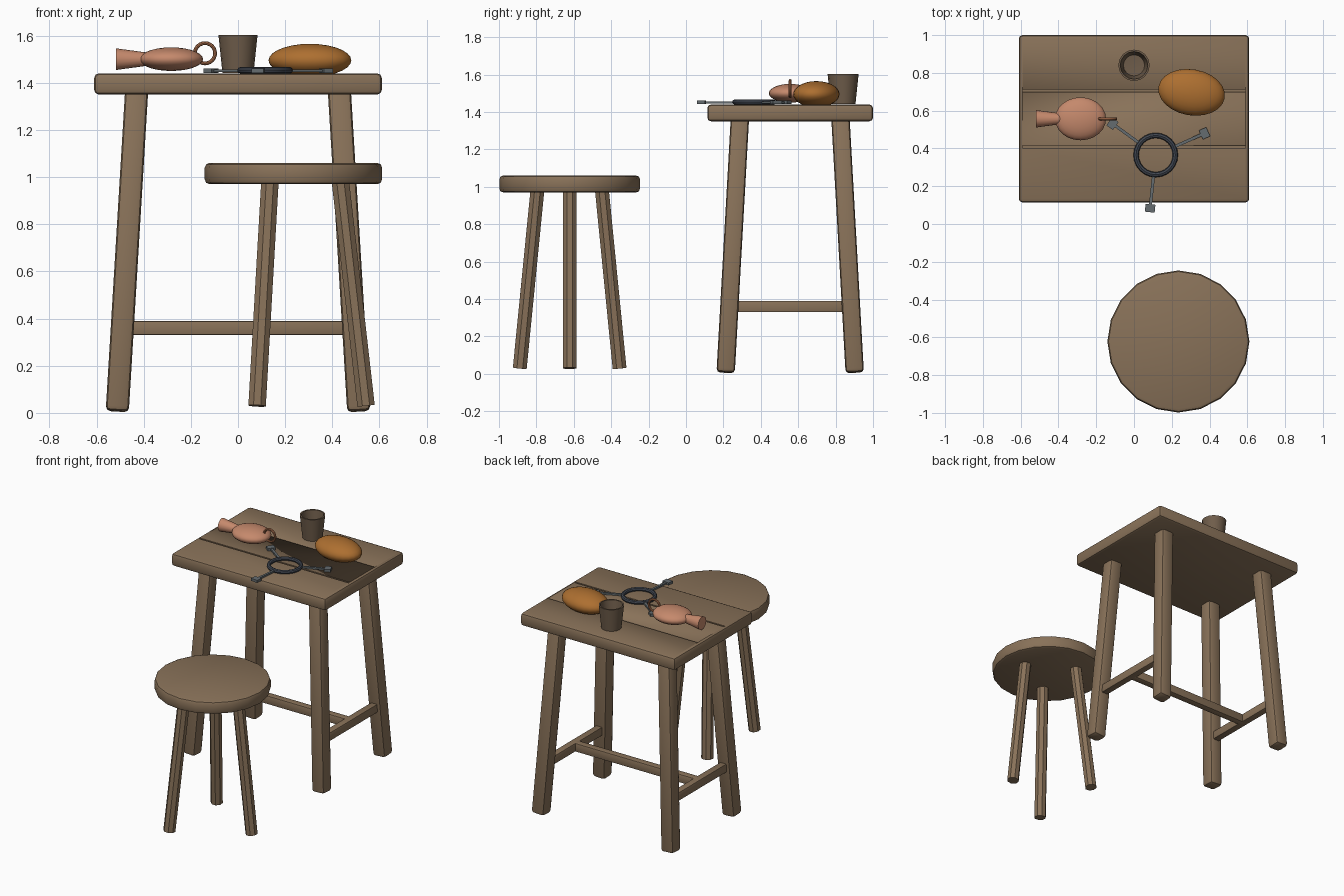
import bpy, bmesh, math
from mathutils import Vector, Matrix

if "Cube" in bpy.data.objects:
    bpy.data.objects.remove(bpy.data.objects["Cube"], do_unlink=True)


def material(name, rgb):
    m = bpy.data.materials.new(name)
    m.use_nodes = True
    m.diffuse_color = (*rgb, 1)
    m.node_tree.nodes["Principled BSDF"].inputs["Base Color"].default_value = (*rgb, 1)
    return m


WOOD = material("brown wood", (0.25, 0.168, 0.1))
CUP = material("dark wood", (0.16, 0.11, 0.07))
CRUST = material("bread crust", (0.42, 0.16, 0.03))
CLAY = material("pale clay", (0.56, 0.25, 0.15))
CLAY_DARK = material("orange clay", (0.43, 0.17, 0.08))
IRON = material("dark iron", (0.055, 0.065, 0.085))
STEEL = material("grey iron", (0.13, 0.15, 0.16))


def finish(name, bm, mat, smooth=True):
    bmesh.ops.recalc_face_normals(bm, faces=bm.faces)
    me = bpy.data.meshes.new(name)
    bm.to_mesh(me)
    bm.free()
    me.materials.append(mat)
    ob = bpy.data.objects.new(name, me)
    bpy.context.collection.objects.link(ob)
    if smooth:
        bpy.ops.object.select_all(action="DESELECT")
        ob.select_set(True)
        bpy.context.view_layer.objects.active = ob
        bpy.ops.object.shade_smooth_by_angle(angle=math.radians(35))
    return ob


def bevel(bm, edges, width, segments=2):
    bmesh.ops.bevel(bm, geom=edges, offset=width, segments=segments,
                    profile=0.5, affect="EDGES")


def box(name, center, size, mat, width=0.0, turn=0.0):
    bm = bmesh.new()
    bmesh.ops.create_cube(bm, size=1, matrix=Matrix.Diagonal((*size, 1)))
    if width:
        bevel(bm, bm.edges[:], width)
    bm.transform(Matrix.Translation(center) @ Matrix.Rotation(turn, 4, "Z"))
    return finish(name, bm, mat)


def along(start, end):
    """Matrix placing the z axis on the line from start to end."""
    a, b = Vector(start), Vector(end)
    q = Vector((0, 0, 1)).rotation_difference(b - a)
    return Matrix.Translation((a + b) / 2) @ q.to_matrix().to_4x4(), (b - a).length


def beam(name, start, end, thick, mat, width):
    m, length = along(start, end)
    bm = bmesh.new()
    bmesh.ops.create_cube(bm, size=1, matrix=Matrix.Diagonal((thick, thick, length, 1)))
    bevel(bm, bm.edges[:], width)
    bm.transform(m)
    return finish(name, bm, mat)


def rod(name, start, end, r1, r2, sides, mat, smooth=False, turn=0.0):
    m, length = along(start, end)
    bm = bmesh.new()
    bmesh.ops.create_cone(bm, cap_ends=True, segments=sides, radius1=r1, radius2=r2,
                          depth=length, matrix=m @ Matrix.Rotation(turn, 4, "Z"))
    return finish(name, bm, mat, smooth)


def ellipsoid(name, center, radii, mat, turn=0.0):
    bm = bmesh.new()
    bmesh.ops.create_uvsphere(bm, u_segments=24, v_segments=14, radius=1)
    bm.transform(Matrix.Translation(center) @ Matrix.Rotation(turn, 4, "Z")
                 @ Matrix.Diagonal((*radii, 1)))
    return finish(name, bm, mat)


def lathe(name, profile, center, sides, mat, tilt=0.0):
    """Spin a profile of (radius, height) points about its z axis."""
    bm = bmesh.new()
    vs = [bm.verts.new((r, 0, z)) for r, z in profile]
    es = [bm.edges.new(p) for p in zip(vs, vs[1:])]
    if profile[0][0] > 0:
        es.append(bm.edges.new((vs[-1], vs[0])))
    bmesh.ops.spin(bm, geom=vs + es, cent=(0, 0, 0), axis=(0, 0, 1),
                   angle=math.tau, steps=sides)
    bmesh.ops.remove_doubles(bm, verts=bm.verts, dist=0.0005)
    bm.transform(Matrix.Translation(center) @ Matrix.Rotation(tilt, 4, "X"))
    return finish(name, bm, mat)


def ring(name, center, major, minor, mat, tilt=0.0):
    circle = [(major + minor * math.cos(i * math.tau / 8), minor * math.sin(i * math.tau / 8))
              for i in range(8)]
    return lathe(name, circle, center, 24, mat, tilt)


# Table top with two grooves marking the planks
MID = 0.557
top = box("table_top", (0, MID, 1.395), (1.22, 0.886, 0.09), WOOD, 0.02)
for side in (-1, 1):
    cutter = box("groove_cutter", (0, MID + side * 0.148, 1.44), (1.18, 0.012, 0.03), WOOD)
    mod = top.modifiers.new("groove", "BOOLEAN")
    mod.operation, mod.solver, mod.object = "DIFFERENCE", "EXACT", cutter
    bpy.ops.object.select_all(action="DESELECT")
    bpy.context.view_layer.objects.active = top
    top.select_set(True)
    bpy.ops.object.modifier_apply(modifier=mod.name)
    bpy.data.objects.remove(cutter, do_unlink=True)

# Splayed table legs and the H-shaped stretcher
for sx, side in ((-1, "right"), (1, "left")):
    for sy, end in ((-1, "front"), (1, "back")):
        beam(f"table_leg_{end}_{side}", (sx * 0.512, MID + sy * 0.345, 0.007),
             (sx * 0.429, MID + sy * 0.268, 1.38), 0.098, WOOD, 0.02)
    box(f"side_stretcher_{side}", (sx * 0.49, MID, 0.36), (0.05, 0.62, 0.06), WOOD, 0.006)
box("long_stretcher", (0, MID, 0.36), (0.98, 0.05, 0.06), WOOD, 0.006)

# Round stool with three splayed legs
SX, SY = 0.235, -0.622
bm = bmesh.new()
bmesh.ops.create_cone(bm, cap_ends=True, segments=20, radius1=0.376, radius2=0.376, depth=0.09,
                      matrix=Matrix.Translation((SX, SY, 1.015)) @ Matrix.Rotation(0, 4, "Z"))
bevel(bm, [e for e in bm.edges if abs(e.verts[0].co.z - e.verts[1].co.z) < 0.01], 0.02)
finish("stool_seat", bm, WOOD)
for i in range(3):
    c, s = math.cos(i * math.tau / 3), math.sin(i * math.tau / 3)
    rod(f"stool_leg_{i + 1}", (SX + 0.308 * c, SY + 0.308 * s, 0.03),
        (SX + 0.197 * c, SY + 0.197 * s, 1.0), 0.04, 0.04, 8, WOOD, turn=math.pi / 8)

# Cup, open at the top
lathe("cup", [(0, 1.442), (0.066, 1.442), (0.083, 1.603), (0.073, 1.603),
              (0.056, 1.47), (0, 1.465)], (0, 0.84, 0), 16, CUP)

# Loaf
ellipsoid("bread_loaf", (0.305, 0.697, 1.495), (0.178, 0.122, 0.07), CRUST, -0.17)

# Flask lying on its side: body, flared neck and ring handle
ellipsoid("flask_body", (-0.283, 0.557, 1.5), (0.135, 0.114, 0.05), CLAY)
rod("flask_neck", (-0.518, 0.557, 1.5), (-0.385, 0.557, 1.5), 0.046, 0.028, 16, CLAY, True)
ring("flask_handle", (-0.14, 0.557, 1.525), 0.043, 0.008, CLAY_DARK, math.pi / 2)

# Iron trivet: ring with three arms ending in square pads
TX, TY = 0.115, 0.365
ring("trivet_ring", (TX, TY, 1.453), 0.104, 0.014, IRON)
for i in range(3):
    a = math.radians(24 + 120 * i)
    c, s = math.cos(a), math.sin(a)
    box(f"trivet_arm_{i + 1}", (TX + 0.185 * c, TY + 0.185 * s, 1.451),
        (0.18, 0.016, 0.012), STEEL, 0, a)
    box(f"trivet_pad_{i + 1}", (TX + 0.283 * c, TY + 0.283 * s, 1.451),
        (0.042, 0.052, 0.018), STEEL, 0, a)
